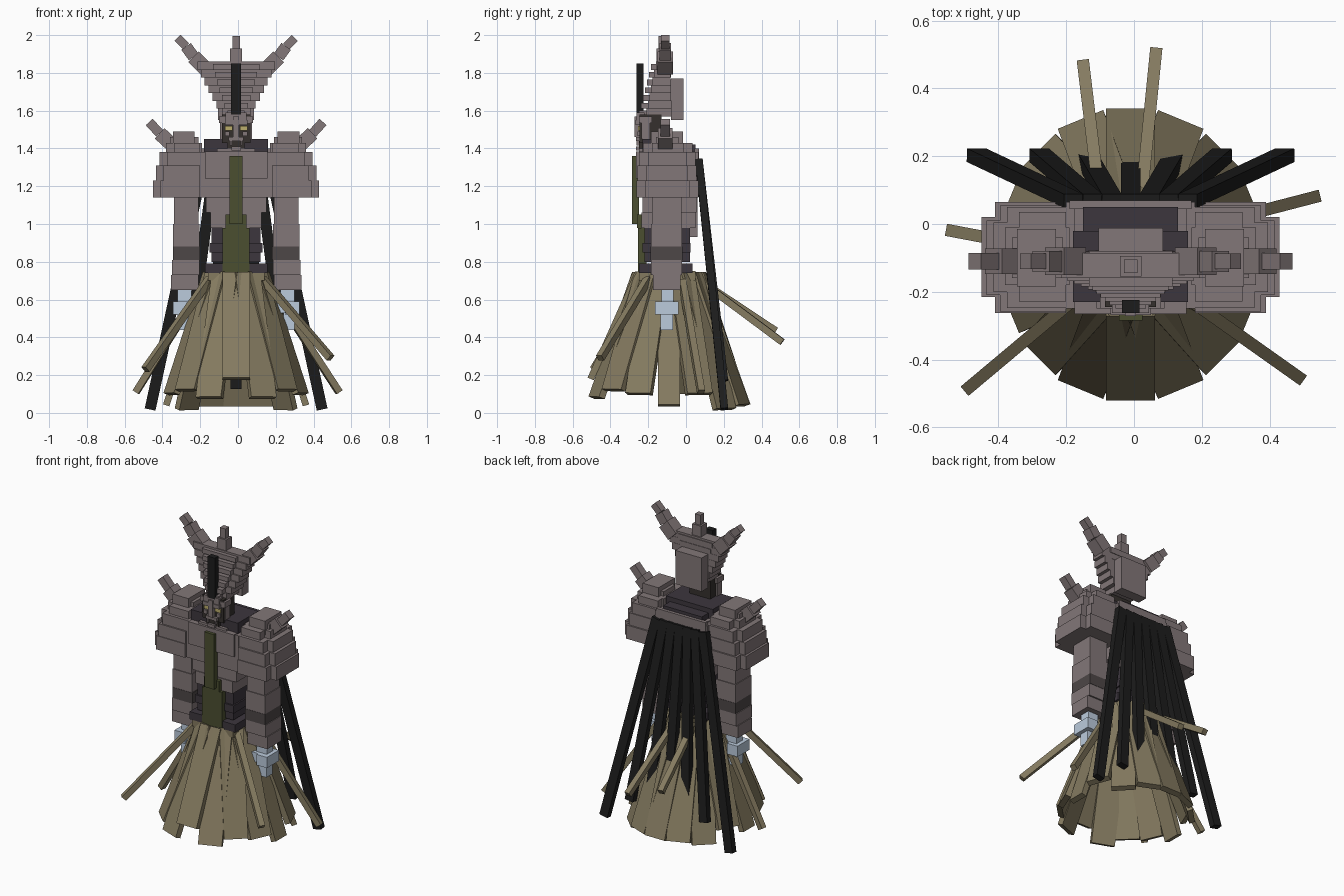
import bpy
import bmesh
from math import cos, sin, radians
from mathutils import Vector, Matrix

if "Cube" in bpy.data.objects:
    bpy.data.objects.remove(bpy.data.objects["Cube"])

CX, CY = -0.01, -0.09   # body centre line


def material(name, r, g, b):
    m = bpy.data.materials.new(name)
    m.use_nodes = True
    m.diffuse_color = (r, g, b, 1)
    m.node_tree.nodes["Principled BSDF"].inputs["Base Color"].default_value = (r, g, b, 1)
    return m


stone = material("warm grey armour", .225, .185, .188)
dark_stone = material("dark grey band", .075, .063, .063)
purple = material("dark purple cloth", .046, .037, .048)
black = material("black cloth", .012, .012, .012)
green = material("olive cloth", .07, .078, .03)
straw = material("straw", .235, .198, .118)
pale = material("pale blue skin", .5, .6, .72)
shadow = material("face brown", .035, .03, .026)
gold = material("eye gold", .5, .42, .15)


def finish(name, mat, bm):
    bmesh.ops.recalc_face_normals(bm, faces=bm.faces)
    mesh = bpy.data.meshes.new(name)
    bm.to_mesh(mesh)
    bm.free()
    mesh.materials.append(mat)
    bpy.context.collection.objects.link(bpy.data.objects.new(name, mesh))


def add_box(bm, x0, x1, y0, y1, z0, z1):
    size = Matrix.Diagonal((x1 - x0, y1 - y0, z1 - z0, 1))
    mid = Vector((x0 + x1, y0 + y1, z0 + z1)) / 2
    bmesh.ops.create_cube(bm, size=1, matrix=Matrix.Translation(mid) @ size)


def blocks(name, mat, boxes):
    """Boxes given as half width, y range, z range about the centre line."""
    bm = bmesh.new()
    for half, y0, y1, z0, z1 in boxes:
        add_box(bm, CX - half, CX + half, y0, y1, z0, z1)
    finish(name, mat, bm)


def pair(name, mat, boxes):
    """Boxes given as inner x, outer x, y range, z range, made on both sides."""
    for side, label in ((1, "left_"), (-1, "right_")):
        bm = bmesh.new()
        for a, b, y0, y1, z0, z1 in boxes:
            lo, hi = sorted((side * a, side * b))
            add_box(bm, CX + lo, CX + hi, y0, y1, z0, z1)
        finish(label + name, mat, bm)


def beam(name, mat, start, end, width, thick, outward):
    """A straight bar whose thin direction faces outward."""
    a, b = Vector(start), Vector(end)
    along = (b - a).normalized()
    across = along.cross(Vector(outward)).normalized()
    depth = along.cross(across)
    turn = Matrix((across, depth, along)).transposed().to_4x4()
    size = Matrix.Diagonal((width, thick, (b - a).length, 1))
    bm = bmesh.new()
    bmesh.ops.create_cube(bm, size=1, matrix=Matrix.Translation((a + b) / 2) @ turn @ size)
    finish(name, mat, bm)


def horn_pair(name, points, sizes):
    """Stepped horns bending outward on both sides."""
    for side, label in ((1, "left_"), (-1, "right_")):
        for i, size in enumerate(sizes):
            (xa, za), (xb, zb) = points[i], points[i + 1]
            beam(f"{label}{name}_{i + 1}", stone, (CX + side * xa, -.11, za),
                 (CX + side * xb, -.11, zb), size, size, (0, 1, 0))


# Torso
blocks("chest", stone, [(.19, -.25, .065, 1.14, 1.38), (.165, -.265, .06, 1.24, 1.385),
                        (.16, -.23, .055, 1.06, 1.14), (.135, -.235, .05, .98, 1.06),
                        (.11, 0, .06, .93, 1.14)])
blocks("waist", purple, [(.13, -.22, .02, .8, .98), (.165, -.25, .035, .74, .79),
                         (.14, -.23, .025, .85, .9)])
blocks("collar", purple, [(.17, -.23, -.02, 1.37, 1.45), (.14, -.22, .05, 1.37, 1.42)])
blocks("collar_rim", stone, [(.18, .045, .07, 1.3, 1.4), (.1, -.25, -.2, 1.36, 1.4)])
blocks("upper_tabard", green, [(.035, -.285, -.25, 1, 1.36)])
blocks("lower_tabard", green, [(.055, -.26, -.21, .98, 1.05), (.072, -.255, -.21, .74, .98)])

# Shoulder armour: cross-shaped tiers
tiers = []
for outer, y0, y1, z0, z1 in ((.44, -.215, .02, 1.14, 1.23), (.425, -.21, .01, 1.23, 1.31),
                              (.405, -.2, .005, 1.31, 1.38), (.37, -.18, -.01, 1.38, 1.43)):
    tiers.append((.18, outer, y0, y1, z0, z1))
    tiers.append((.19, outer - .04, y0 - .048, y1 + .045, z0, z1))
tiers.append((.22, .335, -.185, -.015, 1.4, 1.49))
tiers.append((.2, .35, -.16, -.04, 1.4, 1.46))
pair("shoulder", stone, tiers)
horn_pair("shoulder_horn", [(.34, 1.42), (.405, 1.48), (.46, 1.54)], (.075, .05))

# Arms and hands
pair("upper_arm", stone, [(.2, .33, -.18, -.025, 1, 1.15), (.195, .335, -.185, -.02, .88, 1)])
pair("arm_band", dark_stone, [(.19, .335, -.187, -.018, .81, .88)])
pair("forearm", stone, [(.195, .34, -.185, -.02, .73, .81), (.2, .345, -.175, -.03, .65, .73)])
pair("hand", pale, [(.235, .31, -.13, -.065, .58, .66), (.26, .335, -.165, -.04, .52, .59),
                    (.2, .27, -.15, -.06, .53, .59), (.25, .31, -.135, -.07, .44, .53)])

# Head and face
blocks("head", shadow, [(.075, -.245, -.13, 1.43, 1.58), (.045, -.25, -.15, 1.38, 1.44)])
blocks("face_ridges", stone, [(.016, -.272, -.23, 1.46, 1.57), (.055, -.262, -.22, 1.55, 1.59),
                              (.04, -.265, -.23, 1.44, 1.46), (.025, -.265, -.23, 1.39, 1.41)])
pair("brow", stone, [(.015, .06, -.268, -.22, 1.525, 1.55), (.05, .09, -.25, -.18, 1.535, 1.57),
                     (.07, .085, -.235, -.19, 1.45, 1.535), (.035, .06, -.258, -.22, 1.465, 1.49)])
pair("eye", gold, [(.02, .06, -.253, -.244, 1.495, 1.52)])
pair("fang", stone, [(.022, .032, -.262, -.25, 1.415, 1.44)])

# Crown: an inverted stepped wedge, stepping forward toward the brow
steps = 7
layers = []
for i in range(steps):
    t = i / (steps - 1)
    z = 1.57 + i * .041
    half = .075 + .13 * t ** .85
    layers.append((half, -.21 + .05 * t, -.075 - .01 * t, z, z + .043))
    layers.append((half * .6, -.25 + .065 * t, -.08, z, z + .03))
blocks("crown", stone, layers)
blocks("crown_back_plate", stone, [(.095, -.08, -.012, 1.55, 1.77)])
blocks("crown_spike", stone, [(.032, -.155, -.095, 1.85, 1.93), (.02, -.145, -.105, 1.93, 1.995)])
blocks("crown_plume", black, [(.026, -.263, -.225, 1.58, 1.85)])
horn_pair("crown_horn", [(.16, 1.82), (.225, 1.885), (.265, 1.94), (.31, 1.985)], (.08, .062, .045))

# Straw skirt: a ring of flared overlapping slats
hems = (.18, .08, .12, .1, .04, .1, .02, .04, .04)
count = 16
for i in range(count):
    angle = radians(-90 + i * 360 / count)
    out = Vector((cos(angle), sin(angle), 0))
    top = Vector((CX + .145 * out.x, CY + .165 * out.y, .74))
    low = Vector((CX + .37 * out.x, CY + .415 * out.y, hems[min(i, count - i)]))
    beam(f"skirt_slat_{i + 1}", straw, top, low, .115 if i % 4 == 0 and i % 8 else .145, .035, out)
blocks("skirt_top", straw, [(.15, -.25, .05, .7, .75)])

# Loose straw stalks poking out of the skirt
stalks = [((-.15, -.2, .71), (-.49, -.485, .23)), ((.13, -.2, .71), (.49, -.455, .29)),
          ((-.17, -.09, .7), (-.54, -.02, .11)), ((.15, -.02, .7), (.535, .08, .11)),
          ((-.1, .06, .71), (-.15, .475, .435)), ((.02, .06, .71), (.065, .51, .375))]
for i, (a, b) in enumerate(stalks):
    beam(f"straw_stalk_{i + 1}", straw, a, b, .036, .036, (0, 0, 1))

# Cloak: strands fanning out behind
for i in range(-3, 4):
    side = abs(i)
    foot_x = i * .135 + (.05 * i / 3 if side == 3 else 0)
    foot_z = (.13, .15, .17, .02)[side]
    beam(f"cloak_strand_{i + 4}", black, (CX + i * .056, .068, 1.34),
         (CX + foot_x, .203, foot_z), .058, .04, (0, 1, 0))
